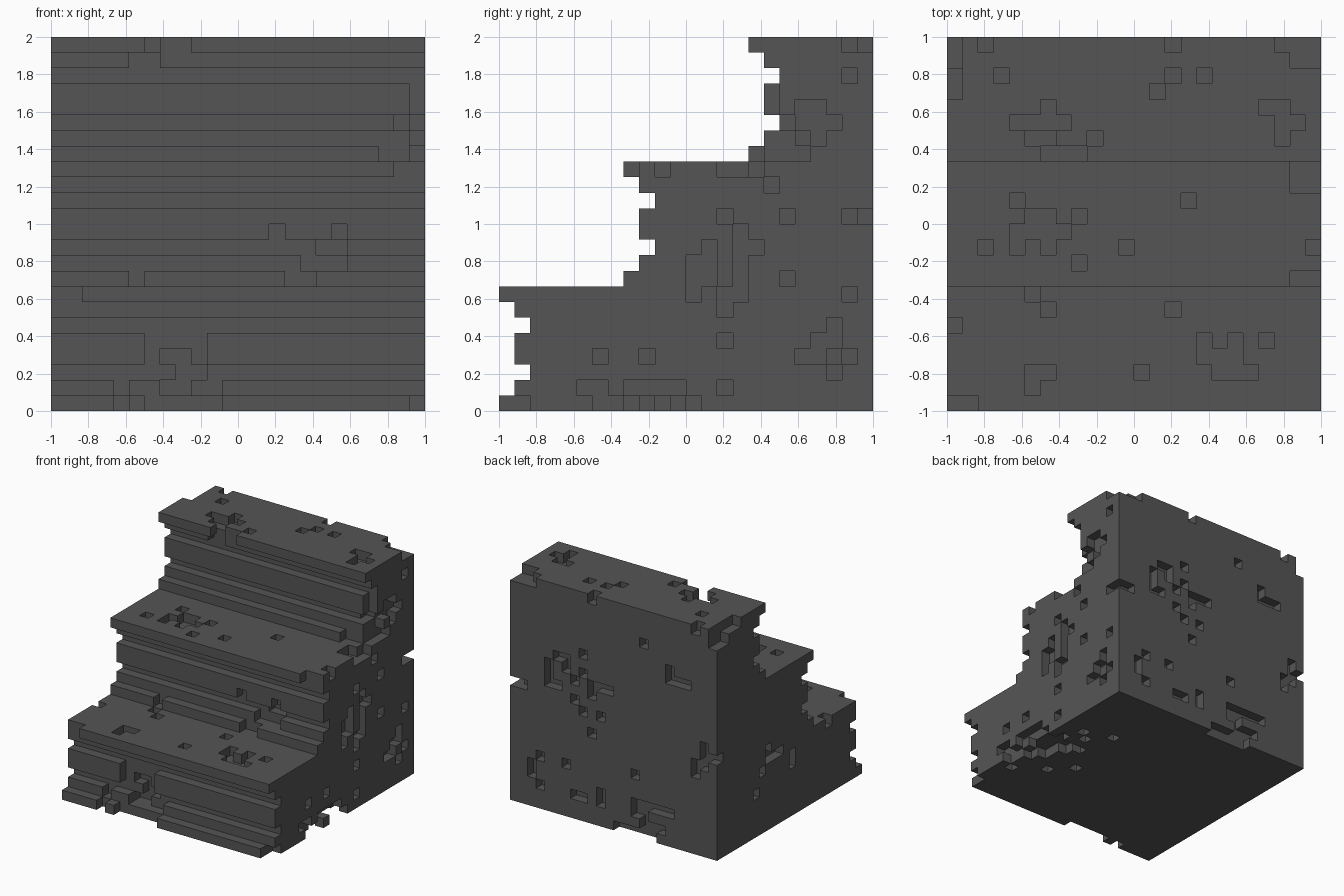
import bpy
import bmesh
from mathutils import Vector

if "Cube" in bpy.data.objects:
    bpy.data.objects.remove(bpy.data.objects["Cube"], do_unlink=True)

N = 24                     # cells along each side
C = 2 / N                  # cell size
STEP = 8                   # cells per stair step
GROOVES = [0, 1, 2, 1, 1, 2, 1, 0]   # riser inset per course, repeated on each step

# Solid staircase of blocks with a grooved riser on each step
solid = {(i, j, k)
         for k in range(N)
         for j in range(k // STEP * STEP + GROOVES[k % STEP], N)
         for i in range(N)}


def cut(i, j, k):
    """Remove a box of cells; each argument is one index or an inclusive pair."""
    spans = [(a, a) if isinstance(a, int) else a for a in (i, j, k)]
    for x in range(spans[0][0], spans[0][1] + 1):
        for y in range(spans[1][0], spans[1][1] + 1):
            for z in range(spans[2][0], spans[2][1] + 1):
                solid.discard((x, y, z))


def pits(rows, place):
    """Cut single-cell pits; rows maps a row to its columns."""
    for row, columns in rows.items():
        for column in columns:
            cut(*place(column, row))


# Pits in the treads: row y -> columns x
pits({23: [2, 14, 21, 22, 23], 22: [22, 23], 21: [3, 14, 16], 20: [13],
      19: [6, 20, 21], 18: [4, 5, 6, 7, 21, 22], 17: [5, 6, 9, 21],
      16: [6, 7, 8]}, lambda c, r: (c, r, 23))
pits({15: [22, 23], 14: [22, 23], 13: [4, 15], 12: [5, 6, 8],
      11: [4, 5, 6, 7], 10: [2, 4, 6, 11, 23], 9: [8], 8: [22, 23]},
     lambda c, r: (c, r, 15))
pits({7: [5], 6: [6, 14], 5: [0], 4: [16, 18, 20], 3: [16, 17, 18],
      2: [5, 6, 12, 17, 18, 19], 1: [5], 0: [0, 1]},
     lambda c, r: (c, r, 7))

# Upper corner and upper riser damage
cut(0, (20, 23), 23)
cut(0, (22, 23), 22)
cut((5, 6), 17, 22)
cut((21, 23), 16, 16)
cut(23, 17, 17)
cut((22, 23), 18, 18)
cut(23, 17, (19, 20))

# Middle riser damage
cut(5, 8, 8)
cut((15, 16), 8, 8)
cut((16, 18), 9, 9)
cut((17, 18), 10, 10)
cut(14, 9, 11)
cut(18, 9, 11)

# Lower riser damage
cut((6, 9), 1, (3, 4))
cut((7, 8), 2, 3)
cut((8, 9), 2, 2)
cut(4, 1, 1)
cut((7, 10), 1, 1)
cut((7, 8), 2, 1)
cut(4, 0, 0)
cut((6, 10), 0, 0)
cut(23, 0, 0)

# Pits in the +x side: row z -> columns y
pits({21: [22], 19: [19, 20], 18: [19, 20, 21], 17: [18, 20],
      16: [17, 18, 19], 15: [16], 14: [17], 12: [14, 18, 22, 23], 11: [15],
      10: [13, 15, 16], 9: [12, 13, 15], 8: [12, 13, 15, 18],
      7: [12, 14, 15, 22], 6: [14], 5: [21], 4: [14, 20, 21],
      3: [6, 9, 19, 20, 22], 2: [21], 1: [5, 6, 8, 9, 10, 11, 14],
      0: [0, 1, 6, 7, 8, 10, 11, 12]}, lambda c, r: (23, c, r))

# Pits in the -x side: row z -> columns y
pits({8: [15], 7: [13, 14, 15], 6: [11, 16], 5: [11], 4: [17]},
     lambda c, r: (0, c, r))

# Pits in the back: row z -> columns x
pits({20: [8], 18: [5], 17: [3, 4, 5, 15], 16: [17, 18],
      15: [15, 17, 19], 14: [12, 13, 14, 16, 19], 13: [14, 18, 19],
      12: [16, 22], 11: [1, 13, 15], 10: [0, 1], 9: [1, 2, 14], 8: [2],
      6: [9], 5: [17, 20], 4: [21], 3: [5, 6, 7, 8, 9, 13, 21],
      2: [8, 9, 13, 15, 16, 20], 1: [6, 7, 8],
      0: [7, 8, 9, 10, 11]}, lambda c, r: (c, 23, r))

# Pits in the underside: row y -> columns x
pits({16: [18], 15: [21], 14: [20], 13: [22], 12: [19, 20, 21, 22],
      11: [20, 21, 22], 10: [21, 22], 9: [17, 21, 22], 8: [22], 7: [19],
      5: [22]}, lambda c, r: (c, r, 0))

# Skin every exposed block side
bm = bmesh.new()
corners = {}


def corner(p):
    if p not in corners:
        corners[p] = bm.verts.new((p[0] * C - 1, p[1] * C - 1, p[2] * C))
    return corners[p]


for cell in sorted(solid):
    for axis in range(3):
        u, v = (axis + 1) % 3, (axis + 2) % 3
        for side in (0, 1):
            neighbour = list(cell)
            neighbour[axis] += 2 * side - 1
            if tuple(neighbour) in solid:
                continue
            ring = []
            for du, dv in ((0, 0), (1, 0), (1, 1), (0, 1)):
                p = list(cell)
                p[axis] += side
                p[u] += du
                p[v] += dv
                ring.append(corner(tuple(p)))
            bm.faces.new(ring if side else ring[::-1])

mesh = bpy.data.meshes.new("stone_stairs")
bm.to_mesh(mesh)
bm.free()

# Dark stone colour
stone = bpy.data.materials.new("dark_grey_stone")
stone.use_nodes = True
grey = (0.091, 0.091, 0.093, 1)
stone.diffuse_color = grey
shader = stone.node_tree.nodes["Principled BSDF"]
shader.inputs["Base Color"].default_value = grey
shader.inputs["Roughness"].default_value = 0.9
mesh.materials.append(stone)

stairs = bpy.data.objects.new("stone_stairs", mesh)
bpy.context.collection.objects.link(stairs)
